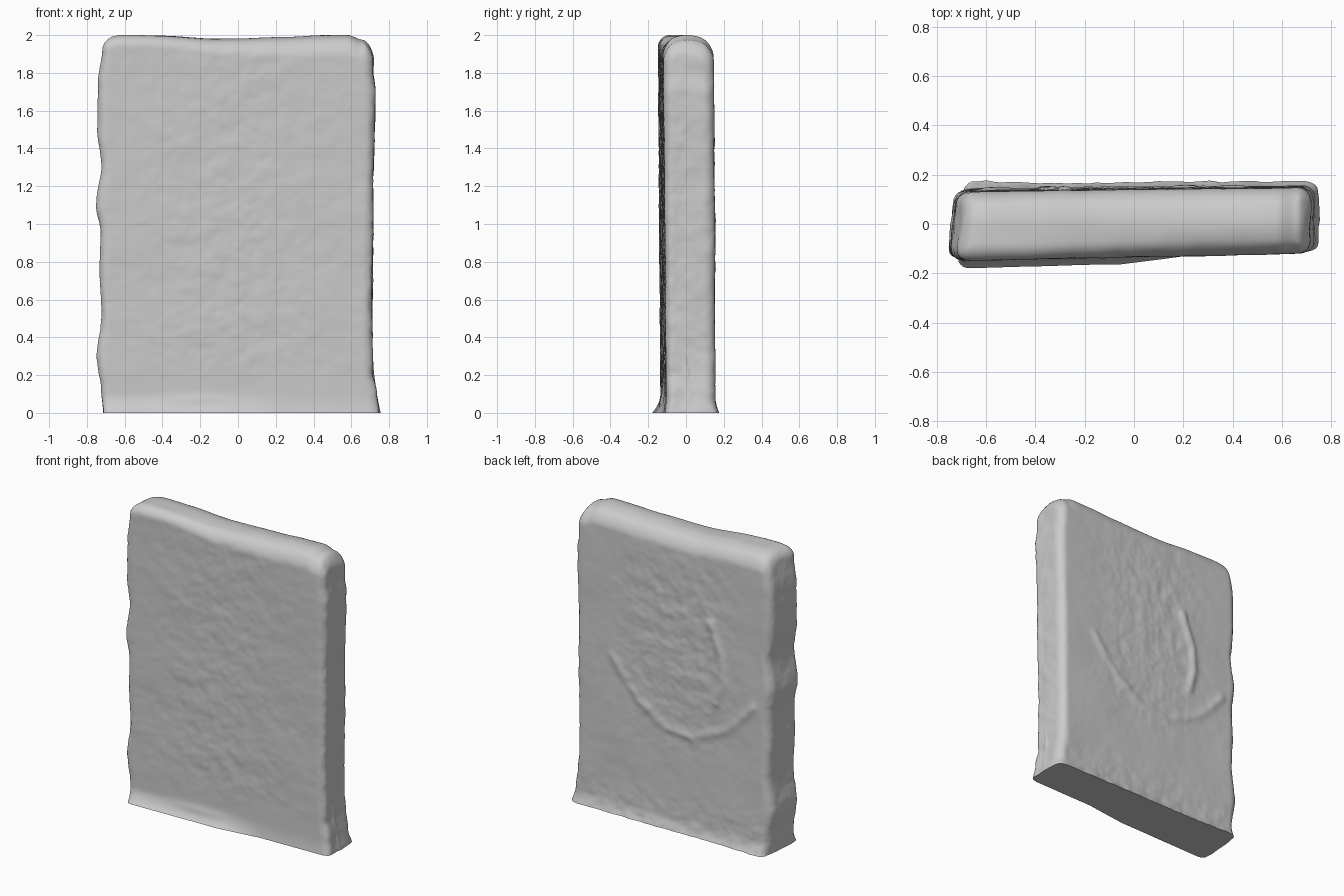
import bpy, bmesh, math
from mathutils import Vector, noise

if "Cube" in bpy.data.objects:
    bpy.data.objects.remove(bpy.data.objects["Cube"])

HX, HY, RC, RT = 0.715, 0.135, 0.05, 0.06   # half sizes, corner radius, top edge radius


def lerp_table(pts, v):
    if v <= pts[0][0]:
        return pts[0][1]
    for (a, fa), (b, fb) in zip(pts, pts[1:]):
        if v <= b:
            s = (v - a) / (b - a)
            s = s * s * (3 - 2 * s)
            return fa + (fb - fa) * s
    return pts[-1][1]


def clamp(v):
    return max(0.0, min(1.0, v))


def fbm(x, y, z, f, octaves=3):
    return noise.fractal(Vector((x * f, y * f, z * f)), 0.8, 2.0, octaves)


# Worn outlines read along the height or width
TOP = [(-0.72, 1.985), (-0.6, 2.0), (-0.4, 1.998), (-0.12, 1.98), (0.25, 1.99),
       (0.45, 2.0), (0.58, 2.0), (0.66, 1.975), (0.72, 1.95)]
LEFT = [(0, 0.0), (0.12, 0.01), (0.3, 0.035), (0.5, 0.01), (0.75, 0.018), (0.95, 0.012),
        (1.1, 0.035), (1.3, 0.01), (1.5, 0.03), (1.75, 0.025), (1.95, 0.0)]
RIGHT = [(0, 0.035), (0.1, 0.02), (0.22, 0.0), (0.35, -0.005), (1.0, 0.0), (1.7, 0.01), (1.8, 0.0), (2, 0.0)]

# Curved ridges on the back: points in x, z
RIDGES = [([(-0.28, 1.45), (-0.36, 1.25), (-0.37, 1.08), (-0.33, 0.93)], 0.016),
          ([(0.45, 1.05), (0.25, 0.8), (0.05, 0.67), (-0.15, 0.65), (-0.4, 0.76), (-0.6, 0.97)], 0.010)]


def ridge(x, z):
    total = 0
    p = Vector((x, z))
    for pts, amp in RIDGES:
        best = 9
        for a, b in zip(pts, pts[1:]):
            a, b = Vector(a), Vector(b)
            t = clamp((p - a).dot(b - a) / (b - a).length_squared)
            best = min(best, (p - a - (b - a) * t).length)
        total += amp * math.exp(-(best / 0.028) ** 2)
    return total


# Rounded-rectangle outline: core sign position and outward direction
def outline(n_long=104, n_short=18, k=6):
    pts = []
    corners = [(1, -1), (1, 1), (-1, 1), (-1, -1)]
    for i, c in enumerate(corners):
        for j in range(k + 1):
            a = math.radians(-90 + 90 * i + 90 * j / k)
            pts.append((c[0], c[1], math.cos(a), math.sin(a)))
        d = corners[(i + 1) % 4]
        n = n_short if i % 2 == 0 else n_long
        a = math.radians(90 * i)
        for j in range(1, n):
            t = j / n
            pts.append((c[0] + (d[0] - c[0]) * t, c[1] + (d[1] - c[1]) * t, math.cos(a), math.sin(a)))
    return pts


def place(p, inset, rise, up):
    """rise: 0..1 up the wall; up: None on the wall, else height offset over the rim."""
    sx, sy, nx, ny = p
    m, r = max(RC, inset), max(RC - inset, 0)
    x, y = sx * (HX - m) + nx * r, sy * (HY - m) + ny * r
    # top height, lower toward the back and the front right
    back = 0.05 * clamp(y / HY) ** 2
    front = 0.05 * clamp(-y / HY) ** 2 * clamp((x + 0.5) / 0.8)
    z = rise * (lerp_table(TOP, x) - back - front - RT) + up
    face = 1.0 - clamp(inset / RT)
    # worn side edges
    x0, y0 = x, y
    if x0 < 0:
        w = clamp((-x0 - 0.55) / 0.16)
        x -= w * (lerp_table(LEFT, z) - 0.012 + 0.03 * clamp(0.5 - y0 / 0.27) - 0.012)
    else:
        w = clamp((x0 - 0.55) / 0.16)
        x += w * lerp_table(RIGHT, z)
    # skewed, slightly leaning faces
    if y0 < 0:
        y += -y0 / HY * (0.012 + 0.016 * x0 / HX - 0.012 * (z - 0.3) / 1.7)
    else:
        y += y0 / HY * (0.004 + 0.008 * x0 / HX + 0.010 * (1 - z / 2))
    # flared foot
    foot = clamp(1 - z / 0.1) ** 2
    if ny < -0.3:
        y -= foot * (0.035 * clamp((0.25 - x0) / 0.3) + 0.008)
        y -= 0.008 * math.exp(-((x0 + 0.2) / 0.2) ** 2 - ((z - 0.07) / 0.03) ** 2)
    if ny > 0.3:
        y += foot * 0.02 * (1 + 0.5 * clamp((-x0 - 0.4) / 0.2))
    # rough stone surface
    broad = 0.004 * fbm(x0, y0, z, 2.5, 2)
    h = broad
    if abs(nx) > 0.6:
        h += 0.004 * fbm(x0, y0, z, 9)
    elif ny > 0:
        e = math.exp(-((x0 + 0.02) / 0.38) ** 4 - ((z - 1.25) / 0.62) ** 4)
        h += (0.001 + 0.004 * e + 0.004 * clamp(1 - z / 0.3)) * fbm(x0, 3, z, 12)
        h += ridge(x0, z) * (0.8 + 0.4 * fbm(x0, 7, z, 8, 2))
    else:
        e = clamp(0.4 + 0.6 * math.exp(-((x0 + 0.05) / 0.4) ** 2)) * clamp((z - 0.1) / 0.2)
        h += 0.0035 * e * fbm(x0, 1, z, 11)
    x += nx * h * face
    y += ny * h * face
    z += (1 - face) * 0.003 * fbm(x0, y0, 2, 4, 2)
    return Vector((x, y, max(z, 0.0)))


# Ring list: wall, rounded rim, crowned top
rings = [(0.0, (i / 150) ** 1.08, 0.0) for i in range(151)]
for i in range(1, 9):
    a = math.pi / 2 * i / 8
    rings.append((RT * (1 - math.cos(a)), 1.0, RT * math.sin(a)))
for i in range(1, 8):
    rings.append((RT + (HY - RT) * i / 7, 1.0, RT))

shape = outline()
bm = bmesh.new()
grid = [[bm.verts.new(place(p, *ring)) for p in shape] for ring in rings]
n = len(shape)
for lo, hi in zip(grid, grid[1:]):
    for i in range(n):
        j = (i + 1) % n
        bm.faces.new((lo[i], lo[j], hi[j], hi[i]))
bm.faces.new(list(reversed(grid[0])))          # flat underside
bmesh.ops.remove_doubles(bm, verts=bm.verts[:], dist=0.0004)
bmesh.ops.recalc_face_normals(bm, faces=bm.faces[:])

mesh = bpy.data.meshes.new("stone_slab")
bm.to_mesh(mesh)
bm.free()
slab = bpy.data.objects.new("stone_slab", mesh)
bpy.context.collection.objects.link(slab)

stone = bpy.data.materials.new("pale grey stone")
stone.diffuse_color = (0.6, 0.6, 0.6, 1)
stone.use_nodes = True
stone.node_tree.nodes["Principled BSDF"].inputs["Base Color"].default_value = stone.diffuse_color
mesh.materials.append(stone)

# Small buttress of earth-worn stone at the right foot
bm = bmesh.new()
rows = []
for i in range(9):
    t = i / 8
    w = 1 - t
    ring = []
    for j in range(12):
        a = 2 * math.pi * j / 12
        ring.append(bm.verts.new((0.665 + 0.02 * t + (0.03 + 0.06 * w ** 1.5) * math.cos(a),
                                  0.02 - 0.03 * t + (0.02 + 0.09 * w) * math.sin(a), 0.32 * t)))
    rows.append(ring)
for lo, hi in zip(rows, rows[1:]):
    for j in range(12):
        k = (j + 1) % 12
        bm.faces.new((lo[j], lo[k], hi[k], hi[j]))
bm.faces.new(list(reversed(rows[0])))
bm.faces.new(rows[-1])
foot_mesh = bpy.data.meshes.new("foot_flare")
bm.to_mesh(foot_mesh)
bm.free()
foot_mesh.materials.append(stone)
flare = bpy.data.objects.new("foot_flare", foot_mesh)
bpy.context.collection.objects.link(flare)

# Smooth shading with the base edge kept sharp
for ob in (slab, flare):
    ob.select_set(True)
bpy.context.view_layer.objects.active = slab
bpy.ops.object.shade_smooth_by_angle(angle=math.radians(50))
